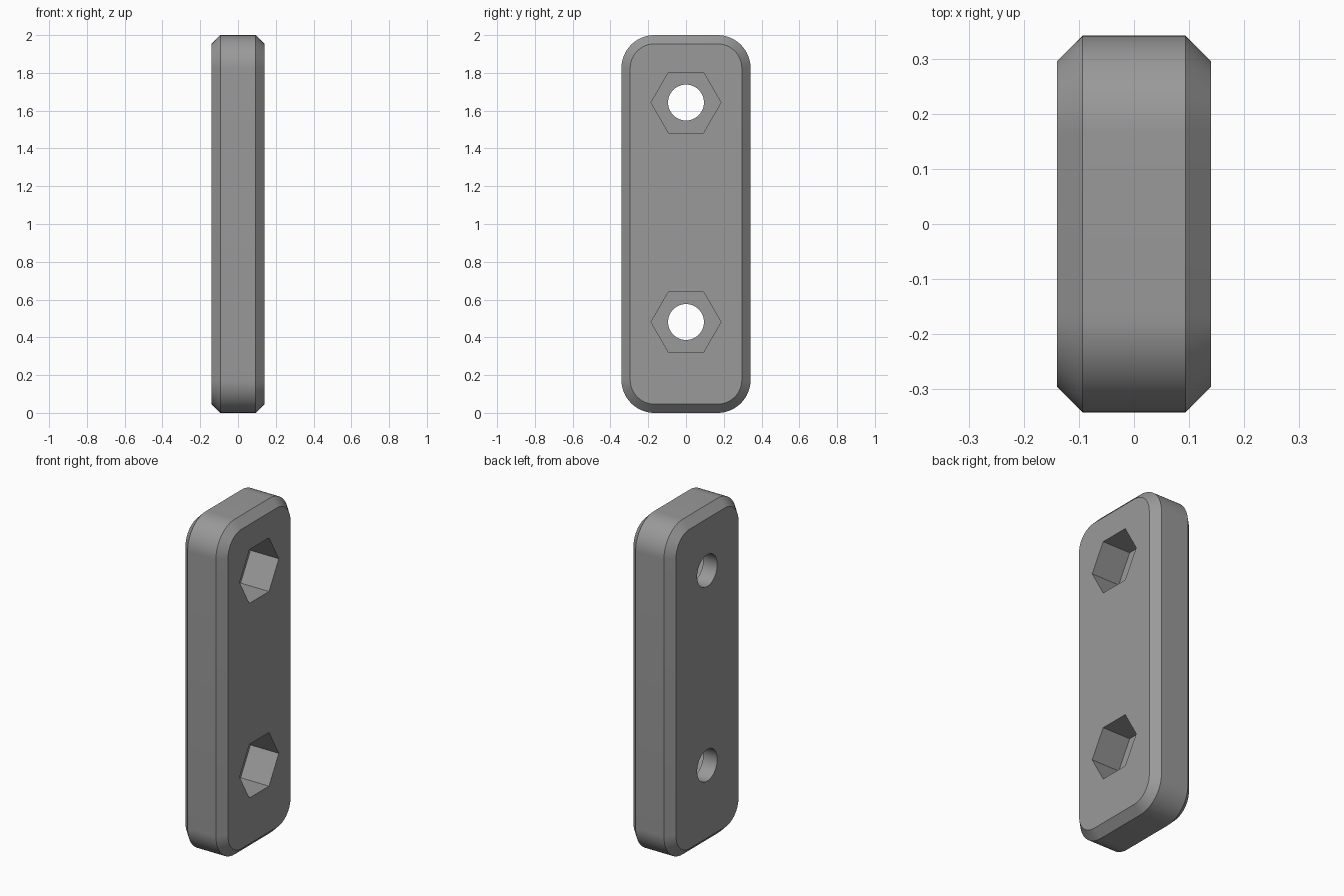
import bpy, bmesh, math
from mathutils import Matrix

if "Cube" in bpy.data.objects:
    bpy.data.objects.remove(bpy.data.objects["Cube"])

HALF_X, HALF_Y, HEIGHT = 0.14, 0.342, 2.0
CHAMFER, RADIUS = 0.0465, 0.175
HOLE_Z = (0.481, 1.643)
POCKET = 0.187          # depth of the nut pockets

grey = bpy.data.materials.new("grey plastic")
grey.diffuse_color = (0.32, 0.32, 0.32, 1)
grey.use_nodes = True
grey.node_tree.nodes["Principled BSDF"].inputs["Base Color"].default_value = grey.diffuse_color


def finish(name, bm):
    bmesh.ops.recalc_face_normals(bm, faces=bm.faces)
    me = bpy.data.meshes.new(name)
    bm.to_mesh(me)
    bm.free()
    ob = bpy.data.objects.new(name, me)
    bpy.context.collection.objects.link(ob)
    me.materials.append(grey)
    return ob


def rounded_ring(bm, x, inset, steps=16):
    """Rounded rectangle in the yz plane, inset from the full outline."""
    r, ring = RADIUS - inset, []
    cy, cz = HALF_Y - RADIUS, HEIGHT / 2 - RADIUS
    for q, (sy, sz) in enumerate(((1, 1), (-1, 1), (-1, -1), (1, -1))):
        for i in range(steps + 1):
            a = math.pi / 2 * (q + i / steps)
            ring.append(bm.verts.new((x, sy * cy + r * math.cos(a),
                                      HEIGHT / 2 + sz * cz + r * math.sin(a))))
    return ring


def prism(name, sides, radius, x0, x1, z):
    """Cutter along x, with a corner pointing to +y."""
    bm = bmesh.new()
    turn = Matrix.Rotation(math.pi / 2, 4, 'Y')
    spin = Matrix.Rotation(math.pi / 2, 4, 'Z')
    place = Matrix.Translation(((x0 + x1) / 2, 0, z))
    bmesh.ops.create_cone(bm, cap_ends=True, segments=sides, radius1=radius,
                          radius2=radius, depth=x1 - x0, matrix=place @ turn @ spin)
    # make sure a corner, not a flat, lies on the y axis
    if max(v.co.y for v in bm.verts) < radius - 1e-4:
        bmesh.ops.rotate(bm, verts=bm.verts, cent=(0, 0, z),
                         matrix=Matrix.Rotation(math.pi / sides, 3, 'X'))
    return finish(name, bm)


# Chamfered plate
bm = bmesh.new()
rings = [rounded_ring(bm, x, inset) for x, inset in (
    (-HALF_X, CHAMFER), (CHAMFER - HALF_X, 0), (HALF_X - CHAMFER, 0), (HALF_X, CHAMFER))]
for a, b in zip(rings, rings[1:]):
    for i in range(len(a)):
        j = (i + 1) % len(a)
        bm.faces.new((a[i], a[j], b[j], b[i]))
bm.faces.new(rings[0])
bm.faces.new(rings[-1])
plate = finish("plate", bm)

# Bolt holes through the plate, with hexagonal nut pockets on the +x side
for z in HOLE_Z:
    for cutter in (prism("bolt_hole_cutter", 48, 0.095, -0.3, 0.3, z),
                   prism("nut_pocket_cutter", 6, 0.185, HALF_X - POCKET, 0.3, z)):
        cutter.hide_render = True
        mod = plate.modifiers.new("cut", 'BOOLEAN')
        mod.operation, mod.solver, mod.object = 'DIFFERENCE', 'EXACT', cutter
        bpy.context.view_layer.objects.active = plate
        bpy.ops.object.modifier_apply(modifier=mod.name)
        bpy.data.objects.remove(cutter)

# Smooth the rounded corners and hole walls, keep the edges sharp
plate.select_set(True)
bpy.context.view_layer.objects.active = plate
bpy.ops.object.shade_smooth_by_angle(angle=math.radians(30))
